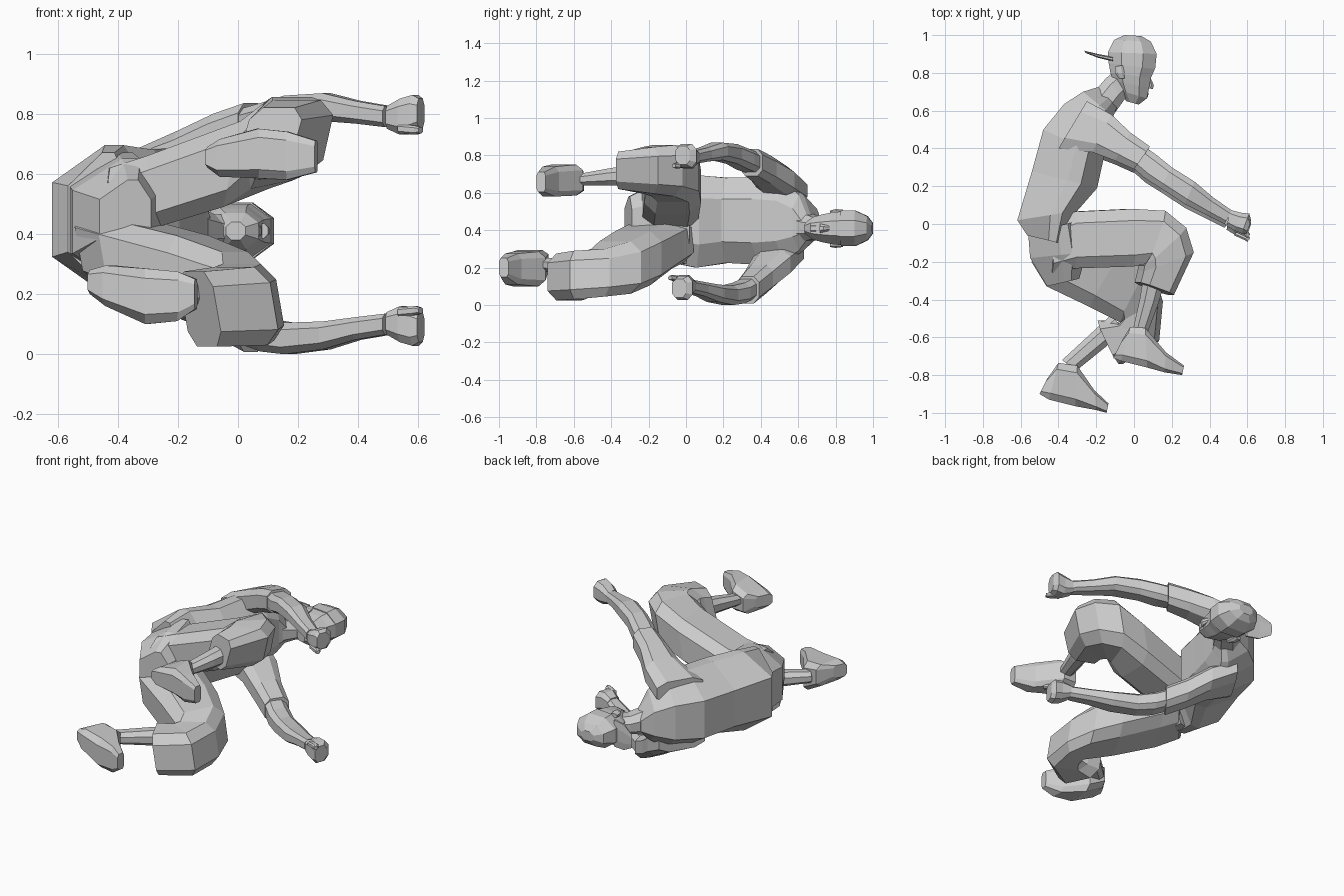
import bpy, bmesh
from mathutils import Vector

cube = bpy.data.objects.get("Cube")
if cube:
    bpy.data.objects.remove(cube, do_unlink=True)

grey = bpy.data.materials.new("plain_grey")
grey.use_nodes = True
COLOUR = (0.6, 0.6, 0.6, 1)
grey.diffuse_color = COLOUR
grey.node_tree.nodes["Principled BSDF"].inputs["Base Color"].default_value = COLOUR


def loft(name, rings, k=0.45, back=None, shear=0):
    """Skin chamfered-box rings; each ring is (ax, ay, bx, by, z_low, z_high).
    back: where the chamfer on the a side ends; shear: x lean over the height."""
    m = k if back is None else back
    shape = [(1, -k), (1, k), (m, 1), (-k, 1), (-1, k), (-1, -k), (-k, -1), (m, -1)]
    bm = bmesh.new()
    loops = []
    for ax, ay, bx, by, z0, z1 in rings:
        mid = Vector(((ax + bx) / 2, (ay + by) / 2, (z0 + z1) / 2))
        u = Vector(((ax - bx) / 2, (ay - by) / 2, 0))
        w = Vector((shear, 0, (z1 - z0) / 2))
        loops.append([bm.verts.new(mid + u * s + w * t) for s, t in shape])
    for r0, r1 in zip(loops, loops[1:]):
        for i in range(8):
            j = (i + 1) % 8
            bm.faces.new((r0[i], r0[j], r1[j], r1[i]))
    bm.faces.new(loops[0])
    bm.faces.new(loops[-1])
    bmesh.ops.recalc_face_normals(bm, faces=bm.faces)
    mesh = bpy.data.meshes.new(name)
    bm.to_mesh(mesh)
    bm.free()
    mesh.materials.append(grey)
    obj = bpy.data.objects.new(name, mesh)
    bpy.context.collection.objects.link(obj)


# Torso: hips and loose shirt
loft("hips", [
    (-.46, -.33, -.29, -.29, .32, .58),
    (-.55, -.18, -.25, -.15, .23, .65),
    (-.56, -.05, -.28, .02, .22, .67)], .5, -.1)
loft("shirt", [
    (-.565, -.06, -.36, -.11, .23, .67),
    (-.618, .02, -.30, .07, .20, .695),
    (-.54, .28, -.195, .19, .225, .68),
    (-.48, .50, -.16, .35, .215, .685),
    (-.37, .635, -.13, .48, .235, .665),
    (-.27, .70, -.11, .57, .29, .59),
    (-.19, .725, -.09, .62, .35, .48)], .5, -.1)

# Neck and head
loft("neck", [
    (-.21, .70, -.10, .59, .34, .49),
    (-.15, .77, -.05, .66, .355, .465),
    (-.09, .82, .02, .72, .355, .465)])
loft("head", [
    (-.04, .65, .025, .632, .38, .44),
    (-.085, .71, .068, .665, .35, .47),
    (-.11, .76, .08, .72, .335, .485),
    (-.125, .80, .09, .775, .325, .495),
    (-.135, .86, .11, .82, .32, .50)])
loft("cap", [
    (-.135, .85, .112, .82, .315, .505),
    (-.138, .91, .12, .90, .315, .505),
    (-.105, .975, .09, .965, .345, .475),
    (-.05, 1.0, .04, .995, .38, .44)])
loft("cap_brim", [
    (-.11, .885, -.11, .86, .325, .495),
    (-.19, .90, -.19, .88, .33, .49),
    (-.265, .918, -.255, .905, .37, .45)])
loft("nose", [
    (.07, .79, .085, .78, .40, .42),
    (.06, .74, .105, .735, .39, .43),
    (.05, .72, .10, .715, .385, .435)])
loft("lips", [
    (.04, .70, .078, .695, .385, .435),
    (.04, .675, .072, .668, .385, .435)])
for side, z in (("right", .485), ("left", .31)):
    loft(side + "_ear", [
        (-.08, .77, -.05, .77, z, z + .02),
        (-.10, .80, -.05, .80, z - .005, z + .028),
        (-.10, .835, -.06, .84, z, z + .025)])

# Arms: the left one is the right one reflected in z, elbow slightly lower
SLEEVE = [
    (-.25, .65, -.40, .40, .55, .67),
    (-.12, .58, -.22, .38, .59, .745),
    (-.02, .485, -.10, .335, .65, .80),
    (.085, .41, .00, .29, .69, .835)]
FOREARM = [
    (.04, .42, -.03, .32, .70, .81),
    (.12, .365, .06, .24, .725, .835),
    (.20, .30, .14, .19, .755, .86),
    (.32, .225, .27, .105, .775, .868),
    (.42, .14, .38, .05, .767, .842),
    (.52, .07, .48, .00, .755, .825)]
HAND = [
    (.51, .075, .49, -.01, .75, .825),
    (.565, .06, .53, -.035, .73, .85),
    (.61, .055, .57, -.05, .735, .862),
    (.62, .02, .595, -.055, .75, .85)]
THUMB = [
    (.55, -.01, .53, -.04, .735, .765),
    (.60, -.03, .585, -.065, .73, .76),
    (.615, -.055, .60, -.075, .735, .755)]


def reflect(ring):
    ax, ay, bx, by, z0, z1 = ring
    drop = max(0, .05 - abs(ax - .1) * .2)
    return ax, ay - .02, bx, by - .02, .89 - z1 - drop, .89 - z0 - drop


for part, rings in (("sleeve", SLEEVE), ("forearm", FOREARM),
                    ("hand", HAND), ("thumb", THUMB)):
    loft("right_" + part, rings, .55)
    loft("left_" + part, [reflect(r) for r in rings], .55)

# Right leg: raised knee, foot under the body
loft("right_trouser_leg", [
    (-.47, .00, -.45, -.26, .38, .62),
    (-.33, .065, -.33, -.235, .395, .66),
    (-.02, .08, -.02, -.225, .49, .775),
    (.15, .07, .05, -.21, .55, .845),
    (.26, -.02, .04, -.22, .58, .855),
    (.30, -.15, .035, -.25, .595, .845),
    (.195, -.375, .02, -.31, .62, .82)], .6, shear=.028)
loft("right_shin", [
    (.17, -.28, .05, -.28, .64, .75),
    (.13, -.42, .03, -.40, .64, .73),
    (.07, -.58, -.01, -.58, .64, .70)])
loft("right_shoe", [
    (-.11, -.71, -.06, -.61, .62, .69),
    (-.07, -.725, -.02, -.545, .59, .715),
    (.07, -.76, .06, -.55, .585, .75),
    (.16, -.785, .17, -.68, .58, .74),
    (.255, -.80, .265, -.75, .605, .71)], .65)

# Left leg: lowered knee, foot trailing behind
loft("left_trouser_leg", [
    (-.32, .04, -.53, -.20, .23, .47),
    (-.24, -.01, -.45, -.33, .195, .45),
    (-.04, -.13, -.22, -.44, .105, .395),
    (.085, -.24, -.06, -.52, .06, .34),
    (.14, -.41, -.07, -.53, .045, .30),
    (.12, -.62, -.10, -.52, .03, .29),
    (-.07, -.74, -.18, -.51, .025, .275)], .6, shear=-.022)
loft("left_shin", [
    (-.05, -.57, -.12, -.48, .15, .26),
    (-.31, -.78, -.38, -.72, .18, .25)])
loft("left_shoe", [
    (-.50, -.90, -.46, -.82, .20, .28),
    (-.45, -.93, -.40, -.735, .16, .295),
    (-.31, -.965, -.30, -.75, .10, .285),
    (-.20, -.985, -.21, -.88, .11, .275),
    (-.145, -1.0, -.135, -.95, .15, .25)], .65)
